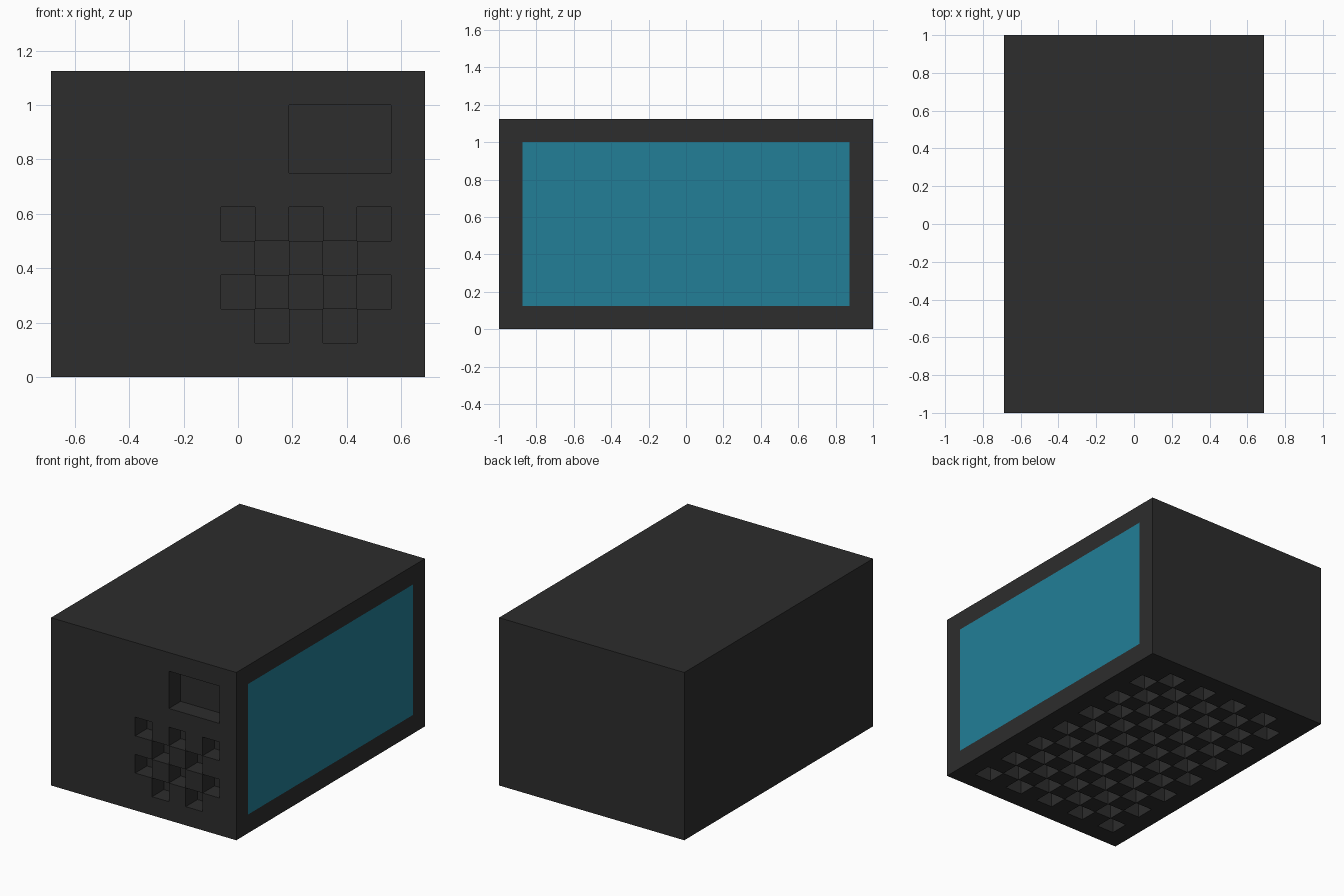
import bpy, bmesh
from mathutils import Vector

cube = bpy.data.objects.get("Cube")
if cube:
    bpy.data.objects.remove(cube, do_unlink=True)

# Everything sits on a lattice of square cells
CELL = 0.125
NX, NY, NZ = 11, 16, 9
X, Y, Z = Vector((1, 0, 0)), Vector((0, 1, 0)), Vector((0, 0, 1))


def material(name, colour):
    mat = bpy.data.materials.new(name)
    mat.use_nodes = True
    mat.diffuse_color = colour
    bsdf = mat.node_tree.nodes["Principled BSDF"]
    bsdf.inputs["Base Color"].default_value = colour
    bsdf.inputs["Roughness"].default_value = 0.7
    return mat


def place(p):
    """Lattice point to model space."""
    return Vector((p.x - NX / 2, p.y - NY / 2, p.z)) * CELL


def never(i, j):
    return False


def panel(bm, origin, u, v, nu, nv, pit=never, skip=never):
    """Flat side of unit cells facing u x v; pit cells are sunk one cell deep."""
    inward = -u.cross(v)

    def quad(points):
        bm.faces.new([bm.verts.new(place(p)) for p in points])

    for i in range(nu):
        for j in range(nv):
            if skip(i, j):
                continue
            a = origin + u * i + v * j
            c = [a, a + u, a + u + v, a + v]
            if not pit(i, j):
                quad(c)
                continue
            quad([p + inward for p in c])
            # walls only where the neighbouring cell is not sunk
            for k, (di, dj) in enumerate([(0, -1), (1, 0), (0, 1), (-1, 0)]):
                if not pit(i + di, j + dj):
                    p, q = c[k], c[(k + 1) % 4]
                    quad([p, q, q + inward, p + inward])


def finish(bm, name, mat):
    bmesh.ops.remove_doubles(bm, verts=bm.verts[:], dist=1e-4)
    mesh = bpy.data.meshes.new(name)
    bm.to_mesh(mesh)
    bm.free()
    mesh.materials.append(mat)
    obj = bpy.data.objects.new(name, mesh)
    bpy.context.collection.objects.link(obj)
    return obj


def front_pit(i, j):
    window = 7 <= i <= 9 and 6 <= j <= 7
    grille = 5 <= i <= 9 and 1 <= j <= 4 and (i + j) % 2 == 1
    return window or grille


def bottom_pit(i, j):
    return 1 <= i <= NY - 2 and 1 <= j <= NX - 2 and (i + j) % 2 == 0


def screen_area(i, j):
    return 1 <= i <= NY - 2 and 1 <= j <= NZ - 2


charcoal = material("charcoal", (0.026, 0.026, 0.026, 1))
teal = material("teal", (0.016, 0.209, 0.309, 1))

# Casing: six sides, with sunk grilles in the front and the underside
bm = bmesh.new()
panel(bm, Vector((0, 0, 0)), X, Z, NX, NZ, pit=front_pit)         # front
panel(bm, X * NX + Y * NY, -X, Z, NX, NZ)                         # back
panel(bm, X * NX, Y, Z, NY, NZ, skip=screen_area)                 # left bezel
panel(bm, Y * NY, -Y, Z, NY, NZ)                                  # right
panel(bm, Z * NZ, X, Y, NX, NY)                                   # top
panel(bm, Vector((0, 0, 0)), Y, X, NY, NX, pit=bottom_pit)        # underside
finish(bm, "casing", charcoal)

# Screen: one flush face filling the bezel opening
bm = bmesh.new()
panel(bm, X * NX + Y + Z, Y * (NY - 2), Z * (NZ - 2), 1, 1)
finish(bm, "screen", teal)
